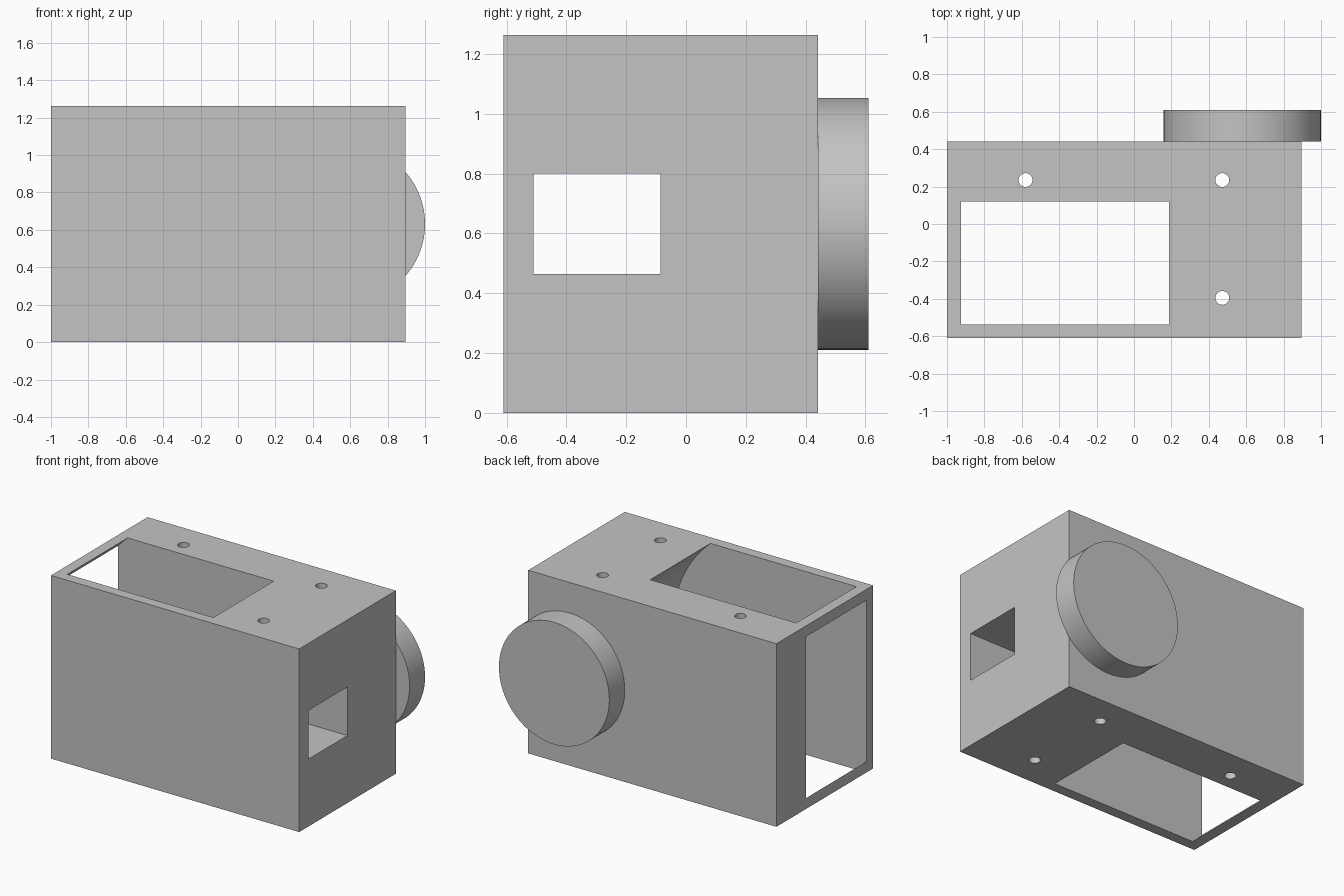
import bpy
from math import pi, radians

cube = bpy.data.objects.get("Cube")
if cube:
    bpy.data.objects.remove(cube, do_unlink=True)

U = 2 / 19                          # module: the model is 19 modules long
X0, X1 = -1, -1 + 18 * U            # housing extents
Y0, Y1 = -5.8 * U, 4.2 * U
HEIGHT = 12 * U
MID_Z = HEIGHT / 2
CAVITY_Y = (-0.537, 0.12)

grey = bpy.data.materials.new("plain_grey")
grey.use_nodes = True
colour = (0.55, 0.55, 0.55, 1)
grey.diffuse_color = colour
grey.node_tree.nodes["Principled BSDF"].inputs["Base Color"].default_value = colour


def box(name, xs, ys, zs):
    """Axis-aligned box from its extents."""
    spans = (xs, ys, zs)
    bpy.ops.mesh.primitive_cube_add(size=1, location=[(a + b) / 2 for a, b in spans])
    ob = bpy.context.object
    ob.name = name
    ob.scale = [b - a for a, b in spans]
    bpy.ops.object.transform_apply(location=True, rotation=True, scale=True)
    return ob


def cylinder(name, centre, radius, depth, along_y=False, sides=96):
    bpy.ops.mesh.primitive_cylinder_add(
        vertices=sides, radius=radius, depth=depth, location=centre,
        rotation=(pi / 2 if along_y else 0, 0, 0))
    ob = bpy.context.object
    ob.name = name
    bpy.ops.object.transform_apply(location=True, rotation=True, scale=True)
    return ob


def cut(target, cutter):
    """Subtract the cutter for good, then discard it."""
    mod = target.modifiers.new("cut", 'BOOLEAN')
    mod.operation = 'DIFFERENCE'
    mod.solver = 'EXACT'
    mod.object = cutter
    bpy.context.view_layer.update()
    graph = bpy.context.evaluated_depsgraph_get()
    mesh = bpy.data.meshes.new_from_object(target.evaluated_get(graph))
    target.modifiers.clear()
    target.data = mesh
    bpy.data.objects.remove(cutter, do_unlink=True)


# Solid housing block
housing = box("housing", (X0, X1), (Y0, Y1), (0, HEIGHT))

# Round wheel cavity that breaks out through the top, bottom and right end
cut(housing, cylinder("wheel_cavity", (X0 + 6 * U, sum(CAVITY_Y) / 2, MID_Z),
                      8 * U, CAVITY_Y[1] - CAVITY_Y[0], along_y=True, sides=128))

# Rectangular window from the left end into the cavity
cut(housing, box("window", (0.1, 1.2), (-0.51, -0.085), (0.465, 0.80)))

# Vertical bolt holes
for x, y in ((-0.58, 0.235), (0.472, 0.235), (0.472, -0.395)):
    cut(housing, cylinder("bolt_hole", (x, y, MID_Z), 0.037, 2, sides=32))

# Round boss on the back
boss_depth = 1.6 * U
boss = cylinder("back_boss", (1 - 4 * U, Y1 + boss_depth / 2, MID_Z),
                4 * U, boss_depth, along_y=True)

# Shading and colour
for ob in (housing, boss):
    ob.data.materials.clear()
    ob.data.materials.append(grey)
    bpy.ops.object.select_all(action='DESELECT')
    ob.select_set(True)
    bpy.context.view_layer.objects.active = ob
    bpy.ops.object.shade_smooth_by_angle(angle=radians(25))
